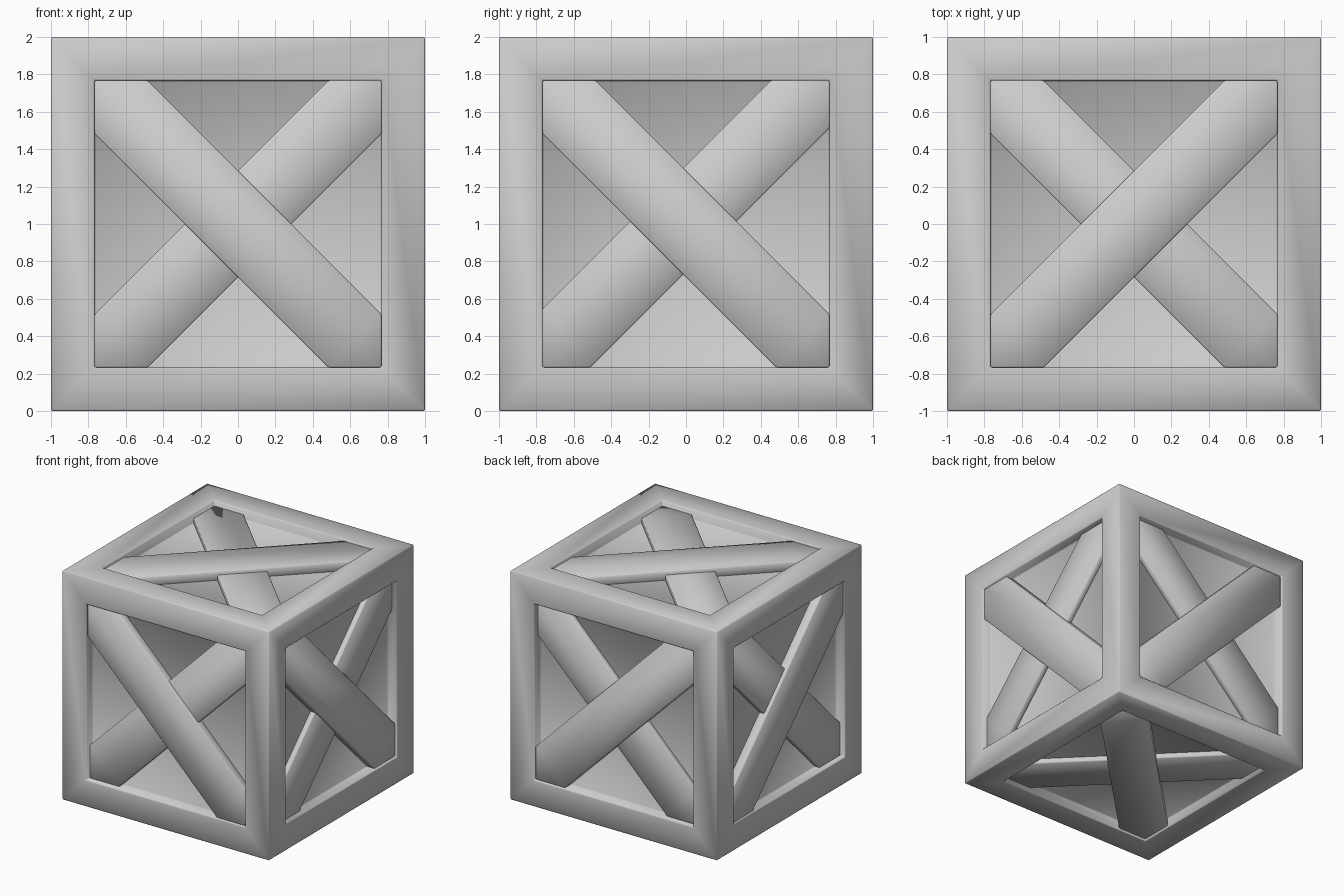
import bpy, bmesh, math
from mathutils import Matrix, Vector

if "Cube" in bpy.data.objects:
    bpy.data.objects.remove(bpy.data.objects["Cube"])

H = 0.767       # half width of the panel opening
C = 0.285       # half width of a plank measured along the opening edge
DEPTH = 0.09    # panel recess
CENTRE = Vector((0, 0, 1))


def finish(bm, name, bevel):
    bmesh.ops.recalc_face_normals(bm, faces=bm.faces)
    mesh = bpy.data.meshes.new(name)
    bm.to_mesh(mesh)
    bm.free()
    ob = bpy.data.objects.new(name, mesh)
    bpy.context.collection.objects.link(ob)
    mod = ob.modifiers.new("Bevel", 'BEVEL')
    mod.width = bevel
    mod.segments = 1
    mod.limit_method = 'ANGLE'
    mod.angle_limit = math.radians(40)
    bpy.context.view_layer.objects.active = ob
    ob.select_set(True)
    bpy.ops.object.modifier_apply(modifier=mod.name)
    bpy.ops.object.shade_smooth_by_angle(angle=math.radians(60))
    ob.select_set(False)
    return ob


# crate body: thick frame with a recessed panel on all six sides
bm = bmesh.new()
bmesh.ops.create_cube(bm, size=2, matrix=Matrix.Translation(CENTRE))
sides = bm.faces[:]
bmesh.ops.inset_individual(bm, faces=sides, thickness=1 - H, use_even_offset=True)
for face in sides:
    normal = face.normal.copy()
    ret = bmesh.ops.extrude_discrete_faces(bm, faces=[face])
    panel = ret["faces"][0]
    bmesh.ops.translate(bm, verts=panel.verts[:], vec=-DEPTH * normal)
finish(bm, "crate_body", 0.008)


def plank(name, right, up, rising, top, shift=0.0):
    """Diagonal board on one side, its ends cut to fit the opening corners."""
    out = right.cross(up)
    flip = 1 if rising else -1
    outline = [(-H, -H), (-H + C - shift, -H), (H, H - C + shift),
               (H, H), (H - C - shift, H), (-H, -H + C + shift)]
    bm = bmesh.new()
    base = [bm.verts.new(CENTRE + right * u * flip + up * v + out * (1 - DEPTH - 0.01))
            for u, v in outline]
    face = bm.faces.new(base)
    ret = bmesh.ops.extrude_face_region(bm, geom=[face], use_keep_orig=True)
    moved = [g for g in ret["geom"] if isinstance(g, bmesh.types.BMVert)]
    bmesh.ops.translate(bm, verts=moved, vec=out * (DEPTH + 0.01 - top))
    finish(bm, name, 0.006)


# crossed planks: side name, right axis, up axis, does the outer plank rise
X, Y, Z = Vector((1, 0, 0)), Vector((0, 1, 0)), Vector((0, 0, 1))
for name, right, up, rising in [("front", X, Z, False), ("right", Y, Z, False),
                                ("back", -X, Z, True), ("left", -Y, Z, True),
                                ("top", X, Y, True), ("bottom", X, -Y, False)]:
    plank(name + "_outer_plank", right, up, rising, 0.016)
    plank(name + "_inner_plank", right, up, not rising, 0.045,
          0.03 if name == "right" else 0.0)
